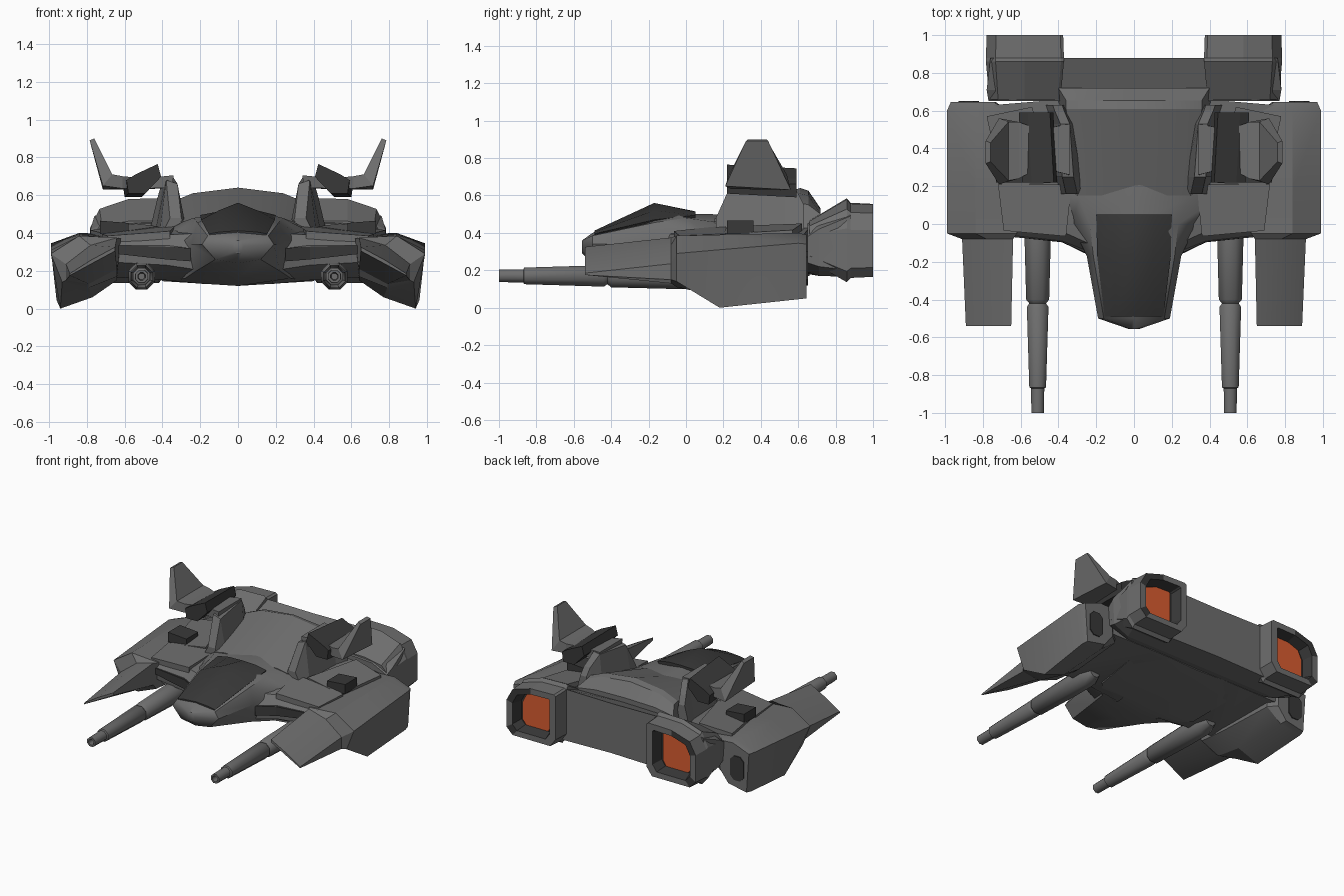
import bpy, bmesh, math


def material(name, rgb):
    m = bpy.data.materials.new(name)
    m.diffuse_color = (*rgb, 1)
    return m


HULL = material("hull grey", (0.155, 0.155, 0.155))
DARK = material("dark grey", (0.04, 0.04, 0.04))
GLOW = material("engine orange", (0.70, 0.11, 0.03))


def loft(name, rings, mat=HULL, mirror=True, dark_rule=None, smooth=0):
    """Skin a list of 3D rings, cap both ends, optionally add the copy at -x."""
    bm = bmesh.new()
    for s in ((1, -1) if mirror else (1,)):
        vs = [[bm.verts.new((s * x, y, z)) for x, y, z in r] for r in rings]
        n = len(rings[0])
        for a, b in zip(vs, vs[1:]):
            for i in range(n):
                j = (i + 1) % n
                bm.faces.new((a[i], a[j], b[j], b[i]))
        bm.faces.new(vs[0])
        bm.faces.new(vs[-1])
    bmesh.ops.recalc_face_normals(bm, faces=bm.faces)
    if dark_rule:
        for f in bm.faces:
            f.material_index = int(dark_rule(f.calc_center_median()))
    me = bpy.data.meshes.new(name)
    bm.to_mesh(me)
    bm.free()
    me.materials.append(mat)
    me.materials.append(DARK)
    ob = bpy.data.objects.new(name, me)
    bpy.context.collection.objects.link(ob)
    if smooth:
        bpy.ops.object.select_all(action='DESELECT')
        bpy.context.view_layer.objects.active = ob
        ob.select_set(True)
        bpy.ops.object.shade_smooth_by_angle(angle=math.radians(smooth))
    return ob


def at_y(y, pts):
    return [(x, y, z) for x, z in pts]


def at_x(x, pts):
    return [(x, y, z) for y, z in pts]


def sym(y, half):
    """Full ring from a half section running top centre to bottom centre."""
    return at_y(y, half + [(-x, z) for x, z in half[-2:0:-1]])


def octagon(y, cx, cz, hw, hh, c):
    return at_y(y, [(cx - hw, cz - hh + c), (cx - hw, cz + hh - c), (cx - hw + c, cz + hh),
                    (cx + hw - c, cz + hh), (cx + hw, cz + hh - c), (cx + hw, cz - hh + c),
                    (cx + hw - c, cz - hh), (cx - hw + c, cz - hh)])


def nozzle(y, k, kz):
    """Engine section: flat inner side, sloping outer shoulder."""
    pts = [(-.205, -.13), (-.205, .19), (-.19, .20), (.0, .195),
           (.15, .15), (.20, .06), (.20, -.14), (.15, -.19), (-.16, -.19)]
    return at_y(y, [(.58 + x * k, .355 + z * kz) for x, z in pts])


def slab(name, corners, thick, mat=HULL):
    return loft(name, [[(x, y, z - thick) for x, y, z in corners], corners], mat)


# Central fuselage with blunt nose
loft("fuselage", [
    sym(-.555, [(0, .36), (.02, .355), (.03, .33), (.02, .30), (0, .29)]),
    sym(-.50, [(0, .40), (.16, .385), (.19, .34), (.12, .26), (0, .24)]),
    sym(-.17, [(0, .54), (.215, .455), (.25, .34), (.22, .20), (0, .16)]),
    sym(.00, [(0, .50), (.235, .48), (.33, .39), (.28, .16), (0, .12)]),
    sym(.14, [(0, .50), (.29, .46), (.45, .37), (.40, .145), (0, .12)]),
    sym(.66, [(0, .45), (.40, .42), (.50, .36), (.45, .19), (0, .17)]),
], mirror=False, smooth=45)

# Dark canopy
loft("canopy", [
    sym(-.49, [(0, .412), (.10, .405), (.155, .395), (.12, .36), (0, .36)]),
    sym(-.17, [(0, .56), (.10, .52), (.195, .47), (.15, .42), (0, .42)]),
    sym(.05, [(0, .515), (.11, .512), (.20, .495), (.15, .42), (0, .42)]),
], DARK, mirror=False, smooth=35)

# Roof bed that rises to the rear rim
loft("roof_bed", [
    sym(.15, [(0, .475), (.22, .475), (.30, .46), (.31, .38), (0, .38)]),
    sym(.61, [(0, .64), (.24, .61), (.36, .56), (.40, .38), (0, .38)]),
    sym(.655, [(0, .625), (.24, .60), (.36, .55), (.42, .38), (0, .38)]),
    sym(.72, [(0, .53), (.24, .525), (.40, .50), (.44, .38), (0, .38)]),
], mirror=False, smooth=25)

# Stub wings
loft("wings", [
    at_x(.18, [(-.17, .31), (-.13, .40), (.10, .45), (.66, .46), (.66, .18), (.05, .13), (-.15, .20)]),
    at_x(.38, [(-.09, .335), (-.04, .39), (.10, .41), (.66, .43), (.66, .18), (.05, .15), (-.08, .23)]),
    at_x(.74, [(-.05, .335), (-.02, .36), (.10, .37), (.63, .39), (.63, .20), (.05, .17), (-.04, .25)]),
], smooth=30)

# Dark intake slots in the leading edge
loft("intakes", [
    at_x(.25, [(-.160, .25), (-.155, .32), (-.08, .32), (-.08, .25)]),
    at_x(.38, [(-.097, .26), (-.095, .327), (-.04, .327), (-.04, .26)]),
    at_x(.65, [(-.068, .29), (-.068, .335), (-.02, .335), (-.02, .29)]),
], DARK)

# Raised plates and boxes on the wings
slab("front_wing_panel", [(.36, -.065, .41), (.69, -.035, .385), (.72, .21, .395), (.33, .21, .44)], .04)
slab("rear_wing_panel", [(.42, .22, .435), (.70, .20, .395), (.78, .57, .415), (.54, .62, .45)], .04)
slab("sensor_box", [(.58, .22, .453), (.73, .22, .465), (.73, .36, .465), (.58, .36, .453)], .07, DARK)

# Side pods: thin sloping blade in front, deep block behind
loft("side_pods", [
    at_y(-.54, [(.65, .325), (.78, .255), (.89, .185), (.89, .175), (.78, .235), (.65, .305)]),
    at_y(-.08, [(.64, .375), (.78, .335), (.91, .235), (.91, .15), (.79, .13), (.64, .21)]),
    at_y(-.05, [(.62, .37), (.84, .385), (.99, .29), (.93, .14), (.79, .11), (.64, .17)]),
    at_y(.18, [(.62, .37), (.84, .39), (.99, .31), (.94, .0), (.77, .06), (.64, .15)]),
    at_y(.60, [(.68, .395), (.84, .40), (.99, .345), (.96, .045), (.79, .07), (.67, .16)]),
    at_y(.645, [(.74, .385), (.84, .39), (.97, .34), (.95, .05), (.80, .08), (.73, .17)]),
], smooth=25)
loft("pod_vents", [octagon(y, .875, .21, .055, .09, .03) for y in (.63, .652)], DARK)

# Long cannons below the wings
profile = [(-.93, .018), (-1.0, .022), (-1.0, .036), (-.87, .038), (-.865, .048), (-.44, .062),
           (-.42, .048), (-.40, .066), (-.05, .076), (.12, .076), (.20, .04)]
loft("cannons", [[(.51 + r * math.cos(math.tau * (k + .5) / 8), y,
                   .17 + r * math.sin(math.tau * (k + .5) / 8)) for k in range(8)]
                 for y, r in profile], smooth=50)

# Roof shoulders beside the bed
loft("roof_shoulders", [
    at_y(.16, [(.27, .40), (.30, .48), (.36, .48), (.40, .40)]),
    at_y(.25, [(.27, .40), (.32, .66), (.38, .68), (.415, .40)]),
    at_y(.53, [(.31, .40), (.34, .69), (.39, .70), (.44, .40)]),
    at_y(.60, [(.34, .40), (.37, .61), (.42, .61), (.46, .40)]),
    at_y(.63, [(.35, .40), (.38, .55), (.43, .55), (.47, .40)]),
])

# Arms bending up into the fins
loft("arm_fins", [
    [(.35, .26, .64), (.35, .53, .64), (.34, .53, .705), (.34, .26, .705)],
    [(.50, .30, .635), (.50, .50, .63), (.50, .50, .69), (.50, .30, .69)],
    [(.61, .24, .635), (.61, .54, .63), (.61, .54, .70), (.61, .24, .70)],
    [(.715, .21, .65), (.715, .56, .63), (.665, .54, .71), (.665, .23, .71)],
    [(.785, .32, .89), (.785, .44, .89), (.76, .43, .90), (.76, .33, .90)],
])

# Dark slanted guns on the arms
gun = [(.417, .687), (.435, .755), (.552, .70), (.60, .67), (.59, .60), (.50, .60)]
loft("arm_guns", [at_y(.22, [(x - .01, z + .01) for x, z in gun]),
                  at_y(.59, [(x + .01, z - .01) for x, z in gun])], DARK)

# Rear engine block with two nozzles
loft("engine_bar", [
    sym(.65, [(0, .46), (.50, .45), (.65, .44), (.77, .38), (.76, .24), (.60, .19), (0, .18)]),
    sym(.71, [(0, .49), (.50, .48), (.66, .47), (.78, .42), (.77, .22), (.65, .17), (0, .17)]),
    sym(.88, [(0, .55), (.40, .555), (.58, .555), (.76, .49), (.775, .20), (.72, .165), (0, .18)]),
], mirror=False)
loft("engine_nacelles", [
    nozzle(.66, .93, .55), nozzle(.86, 1.02, 1.15), nozzle(.88, 1.02, 1.03), nozzle(1.0, 1, 1),
    nozzle(1.0, .76, .78), nozzle(.92, .66, .68),
], dark_rule=lambda c: c.y > .91 and abs(abs(c.x) - .58) < .155 and abs(c.z - .355) < .155)
loft("engine_glow", [nozzle(y, .58, .66) for y in (.915, .928)], GLOW)
